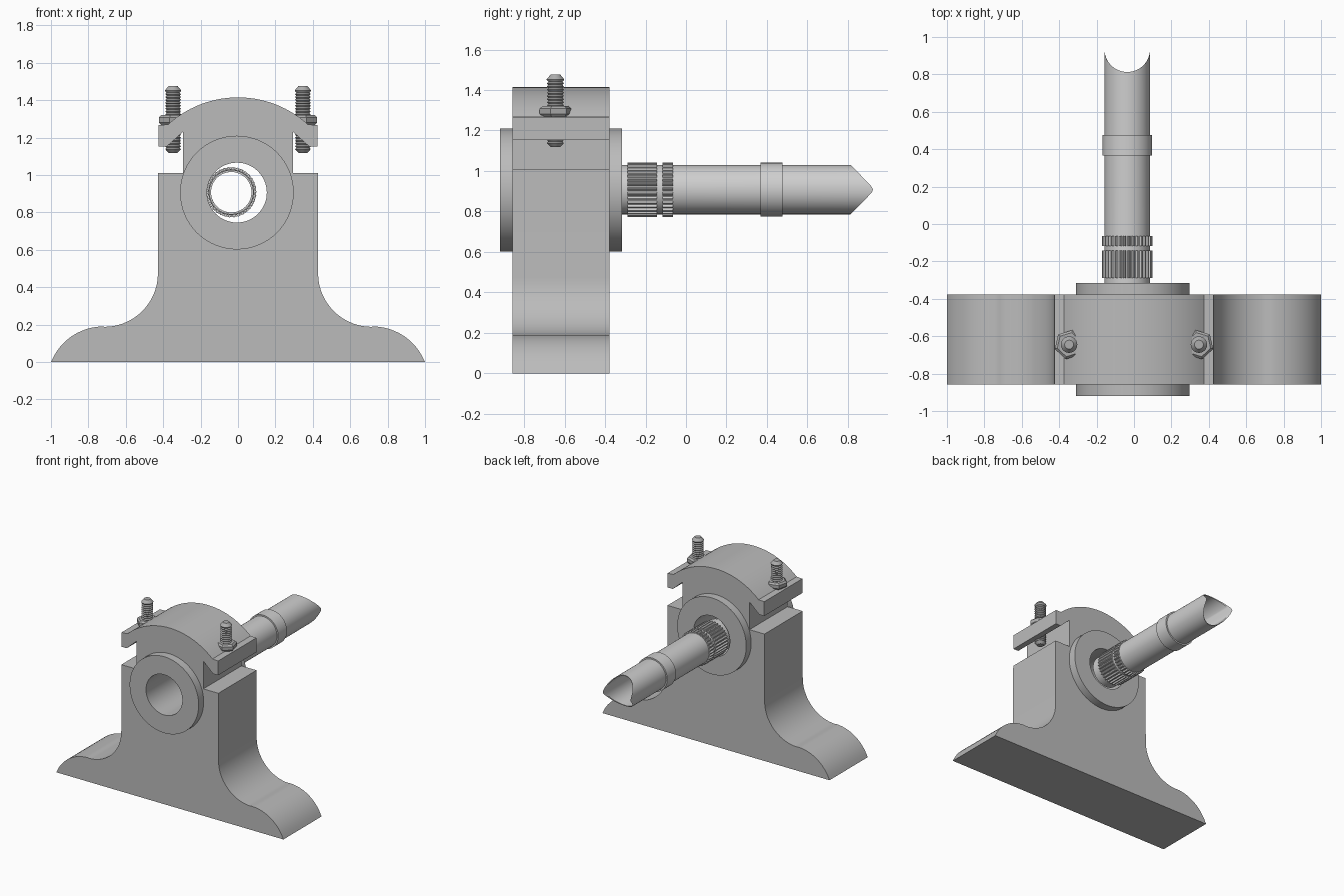
import bpy, bmesh, math
from math import sin, cos, pi, radians, sqrt

if "Cube" in bpy.data.objects:
    bpy.data.objects.remove(bpy.data.objects["Cube"])


def material(name, v):
    m = bpy.data.materials.new(name)
    m.diffuse_color = (v, v, v, 1)
    m.use_nodes = True
    m.node_tree.nodes["Principled BSDF"].inputs["Base Color"].default_value = m.diffuse_color
    return m


CAST = material("cast grey", 0.5)
STEEL = material("light steel", 0.62)
BOLT = material("bolt grey", 0.42)


def finish(name, bm, mat, angle=30):
    bmesh.ops.remove_doubles(bm, verts=bm.verts, dist=1e-5)
    bmesh.ops.recalc_face_normals(bm, faces=bm.faces)
    me = bpy.data.meshes.new(name)
    bm.to_mesh(me)
    bm.free()
    me.materials.append(mat)
    ob = bpy.data.objects.new(name, me)
    bpy.context.collection.objects.link(ob)
    bpy.ops.object.select_all(action='DESELECT')
    ob.select_set(True)
    bpy.context.view_layer.objects.active = ob
    bpy.ops.object.shade_smooth_by_angle(angle=radians(angle))
    return ob


def loft(name, rings, mat, closed, angle=30):
    """Skin a row of equal rings; closed joins last to first, otherwise ends are capped."""
    bm = bmesh.new()
    vs = [[bm.verts.new(p) for p in r] for r in rings]
    n = len(vs[0])
    pairs = list(zip(vs, vs[1:])) + ([(vs[-1], vs[0])] if closed else [])
    for a, b in pairs:
        for i in range(n):
            j = (i + 1) % n
            bm.faces.new((a[i], a[j], b[j], b[i]))
    if not closed:
        bm.faces.new(vs[0])
        bm.faces.new(vs[-1])
    return finish(name, bm, mat, angle)


def arc(cx, cz, r, a0, a1, n):
    return [(cx + r * cos(radians(a0 + (a1 - a0) * i / n)),
             cz + r * sin(radians(a0 + (a1 - a0) * i / n))) for i in range(n + 1)]


# Pedestal body with clamp cap: right half outline, mirrored, with a bore
foot = arc(0.72, -0.11, 0.30, 21.5, 90, 12)
fillet = arc(0.715, 0.475, 0.287, 270, 180, 14)
cap_r = 0.556
a0 = math.degrees(math.acos(0.375 / cap_r))
arch = arc(0, 1.415 - cap_r, cap_r, a0, 90, 14)
half = [(1.0, 0.0)] + foot[1:] + fillet + [
    (0.427, 1.01), (0.295, 1.01), (0.295, 1.23), (0.38, 1.153),
    (0.425, 1.153), (0.425, 1.267)] + arch
outline = half + [(-x, z) for x, z in reversed(half[:-1])]
bore = arc(-0.006, 0.906, 0.303, 0, 360, 64)[:-1]

cu = bpy.data.curves.new("body_outline", 'CURVE')
cu.dimensions = '2D'
cu.fill_mode = 'BOTH'
cu.extrude = 0.24
for pts in (outline, bore):
    sp = cu.splines.new('POLY')
    sp.points.add(len(pts) - 1)
    for p, (x, z) in zip(sp.points, pts):
        p.co = (x, z, 0, 1)
    sp.use_cyclic_u = True
tmp = bpy.data.objects.new("body_outline", cu)
bpy.context.collection.objects.link(tmp)
bpy.context.view_layer.update()
flat = bpy.data.meshes.new_from_object(tmp.evaluated_get(bpy.context.evaluated_depsgraph_get()))
bm = bmesh.new()
bm.from_mesh(flat)
for v in bm.verts:
    x, z, d = v.co
    v.co = (x, -0.617 - d, z)
bpy.data.objects.remove(tmp)
bpy.data.curves.remove(cu)
bpy.data.meshes.remove(flat)
finish("pedestal_body", bm, CAST)


def ring_y(cx, cz, r, y, n):
    """Ring around the y axis; r and y may be functions."""
    out = []
    for i in range(n):
        a = 2 * pi * i / n
        rr = r(i) if callable(r) else r
        x, z = rr * cos(a), rr * sin(a)
        out.append((cx + x, y(x) if callable(y) else y, cz + z))
    return out


def tube(name, cx, cz, r_out, r_in, y0, y1, n, mat):
    loft(name, [ring_y(cx, cz, r, y, n) for r, y in
                ((r_out, y0), (r_out, y1), (r_in, y1), (r_in, y0))], mat, True)


# Bearing bush through the body
tube("bearing_bush", -0.006, 0.906, 0.304, 0.16, -0.92, -0.315, 64, CAST)

# Hollow shaft with a saddle-shaped far end
SX, SZ = -0.036, 0.908


def cope(x):
    return 0.935 - sqrt(max(0.1225 ** 2 - x * x, 0))


tube("shaft", SX, SZ, 0.122, 0.116, -0.36, cope, 64, STEEL)
tube("shaft_collar", SX, SZ, 0.133, 0.108, 0.367, 0.477, 64, STEEL)


# Toothed collars
def teeth(i):
    return 0.135 if i % 4 < 2 else 0.124


for name, y0, y1 in (("wide_toothed_collar", -0.29, -0.143),
                     ("narrow_toothed_collar", -0.117, -0.065)):
    tube(name, SX, SZ, teeth, 0.108, y0, y1, 34 * 4, STEEL)


# Clamp bolts and nuts, mirrored left and right
def ring_z(cx, r, z, n, turn=0, side=1):
    return [(cx + side * r * cos(2 * pi * i / n + turn),
             -0.645 + r * sin(2 * pi * i / n + turn), z) for i in range(n)]


thread = [(0.024, 1.118), (0.042, 1.138)]
pitch = 0.0155
for k in range(20):
    z = 1.138 + k * pitch
    thread += [(0.035, z + pitch * 0.5), (0.042, z + pitch)]
thread += [(0.044, 1.452), (0.024, 1.476)]

for side, label in ((-1, "left"), (1, "right")):
    x = side * 0.347
    loft(label + "_bolt", [ring_z(x, r, z, 24) for r, z in thread], BOLT, False, 25)
    loft(label + "_nut", [ring_z(x, r, z, 6, radians(43), side) for r, z in
                          ((0.066, 1.266), (0.08, 1.282), (0.08, 1.308), (0.066, 1.32))],
         BOLT, False, 20)
